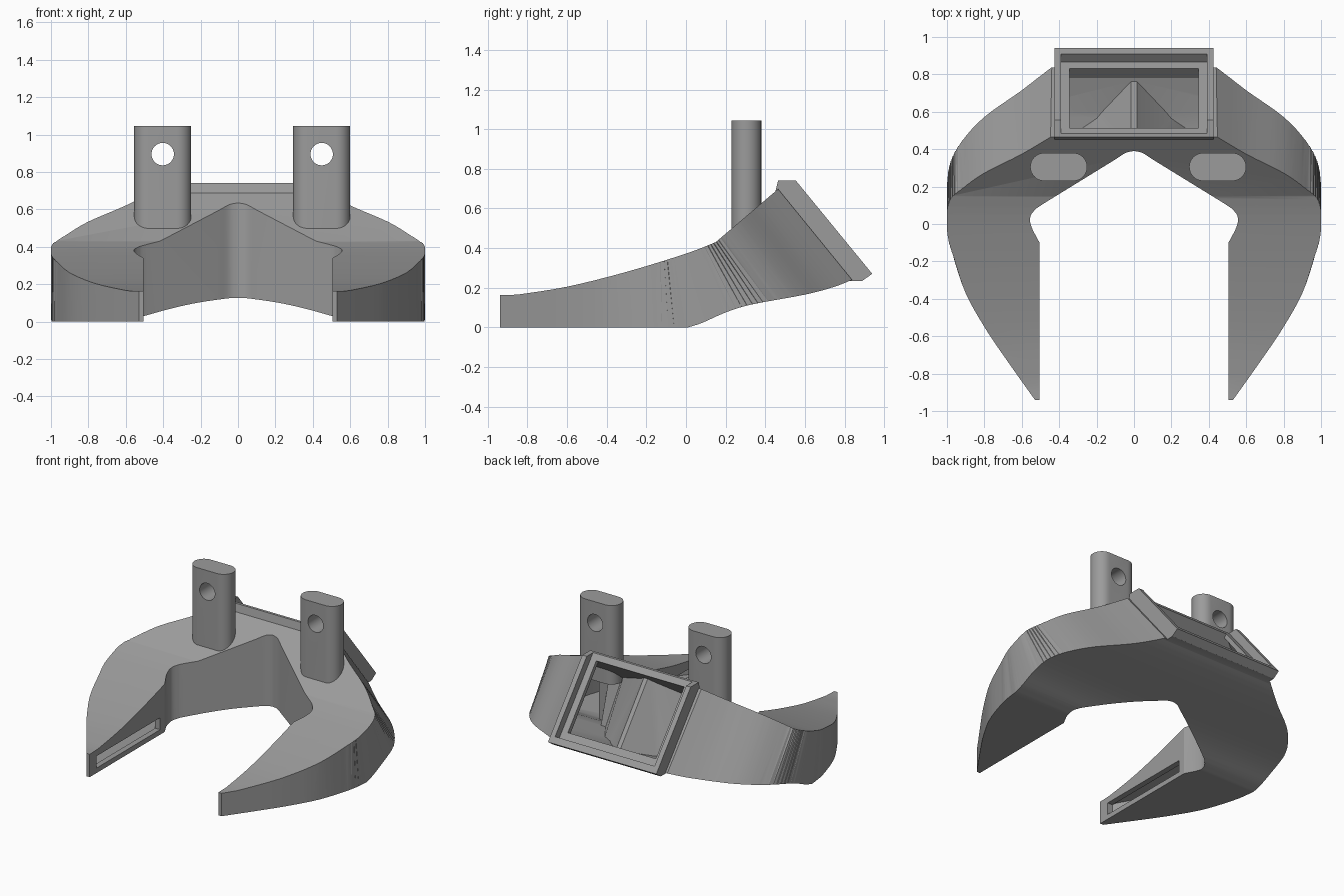
import bpy, bmesh, math
from mathutils.geometry import interpolate_bezier
from mathutils import Vector

if "Cube" in bpy.data.objects:
    bpy.data.objects.remove(bpy.data.objects["Cube"])

grey = bpy.data.materials.new("mid grey")
grey.diffuse_color = (0.33, 0.33, 0.33, 1)
grey.use_nodes = True
grey.node_tree.nodes["Principled BSDF"].inputs["Base Color"].default_value = grey.diffuse_color


def loft(name, bottom, top):
    """Closed solid between two matching loops of points."""
    bm = bmesh.new()
    a = [bm.verts.new(p) for p in bottom]
    b = [bm.verts.new(p) for p in top]
    n = len(a)
    bm.faces.new(a[::-1])
    bm.faces.new(b)
    for i in range(n):
        j = (i + 1) % n
        bm.faces.new((a[i], a[j], b[j], b[i]))
    bmesh.ops.triangulate(bm, faces=bm.faces)
    bmesh.ops.recalc_face_normals(bm, faces=bm.faces)
    if bm.calc_volume(signed=True) < 0:
        bmesh.ops.reverse_faces(bm, faces=bm.faces)
    bmesh.ops.dissolve_limit(bm, angle_limit=0.0005, verts=bm.verts, edges=bm.edges)
    me = bpy.data.meshes.new(name)
    bm.to_mesh(me)
    bm.free()
    me.materials.append(grey)
    ob = bpy.data.objects.new(name, me)
    bpy.context.collection.objects.link(ob)
    return ob


def side_prism(name, yz, x0, x1):
    return loft(name, [(x0, y, z) for y, z in yz], [(x1, y, z) for y, z in yz])


def plan_prism(name, half, z0, z1):
    """Mirrored plan outline; each point is x, y, and lean of the wall (dy per -dz)."""
    full = half + [(-x, y, k) for x, y, k in reversed(half) if x > 1e-4]
    return loft(name, [(x, y - k * z0, z0) for x, y, k in full],
                [(x, y - k * z1, z1) for x, y, k in full])


def boolean(ob, other, op):
    """Apply a boolean, trying another solver if the result is empty."""
    backup = ob.data.copy()
    for solver, self_cut in (('EXACT', False), ('MANIFOLD', False), ('EXACT', True)):
        ob.data = backup.copy()
        mod = ob.modifiers.new(op, 'BOOLEAN')
        mod.operation, mod.object, mod.solver = op, other, solver
        mod.use_self = self_cut
        bpy.context.view_layer.objects.active = ob
        bpy.ops.object.modifier_apply(modifier=mod.name)
        if len(ob.data.polygons) > 0:
            break
    bpy.data.objects.remove(other)


def smooth_path(pts, steps=4):
    """Curve through the points."""
    out = []
    v = [Vector(p) for p in pts]
    for i in range(len(v) - 1):
        t0 = (v[i + 1] - v[max(i - 1, 0)]) / 6
        t1 = (v[min(i + 2, len(v) - 1)] - v[i]) / 6
        seg = interpolate_bezier(v[i], v[i] + t0, v[i + 1] - t1, v[i + 1], steps + 1)
        out += [tuple(p) for p in seg[:-1]]
    return out + [tuple(v[-1])]


# Horseshoe body: leaning plan outline trimmed by the side profile
outer = smooth_path([(.53, -.94, 0), (.7, -.7, 0), (.8, -.55, 0), (.9, -.37, 0),
                     (.97, -.16, 0), (.993, -.03, .14), (1, .09, .27), (.999, .26, .46),
                     (.98, .41, .64), (.92, .55, .78), (.8, .70, .8), (.6, .87, .8),
                     (.42, 1.05, .8)])
inner = smooth_path([(0, .39, 0), (.045, .38, 0), (.1, .345, 0)]) + [(.49, .105, 0)]
inner += smooth_path([(.52, .085, 0), (.55, .05, 0), (.555, .01, 0), (.54, -.035, 0)])
inner += [(.505, -.1, 0), (.505, -.94, 0)]
body = plan_prism("duct_body", inner + outer, -.05, .71)

top_line = smooth_path([(-.85, .165, 0), (-.6, .205, 0), (-.3, .28, 0),
                        (0, .372, 0), (.15, .43, 0)])
under = smooth_path([(.838, .24, 0), (.75, .205, 0), (.6, .165, 0), (.33, .115, 0),
                     (.2, .075, 0), (.08, .022, 0), (.01, 0, 0)])
profile = [(-1, .16)] + [p[:2] for p in top_line + [(.465, .698, 0)] + under] + [(-1, 0)]
boolean(body, side_prism("body_profile", profile, -1.2, 1.2), 'INTERSECT')

# Inlet flange on the sloping rear face
flange = side_prism("flange", [(.45, .68), (.465, .74), (.555, .74), (.94, .27),
                               (.89, .235), (.825, .235)], -.425, .425)
boolean(body, flange, 'UNION')

# Hollow air channel with a central splitter wedge
channel_in = [(.015, .97, .8), (.28, .62, .6), (.44, .37, .3), (.6, .12, 0),
              (.6, -.05, 0), (.545, -.14, 0), (.545, -.87, 0)]
channel_out = [(x - .04, y - .02, k) for x, y, k in outer if y > -.8]
cavity = plan_prism("channel", channel_in + channel_out + [(.345, 1.04, .8), (.345, 1.3, .8)],
                    -.05, .75)
channel_profile = [(-.9, .125), (-.6, .165), (-.3, .245), (0, .335), (.15, .39),
                   (.45, .648), (.528, .718), (.845, .331), (.78, .265), (.6, .2),
                   (.32, .15), (.2, .11), (.02, .03), (-.9, .03)]
boolean(cavity, side_prism("channel_profile", channel_profile, -1.2, 1.2), 'INTERSECT')
boolean(body, cavity, 'DIFFERENCE')


# Stepped recess in the flange, open at the top
def on_inlet(s, depth):
    return (.555 + .634 * s - .774 * depth, .74 - .774 * s - .634 * depth)


recess = side_prism("recess", [on_inlet(-.15, -.05), on_inlet(.56, -.05),
                               on_inlet(.56, .055), on_inlet(-.15, .055)], -.39, .39)
boolean(body, recess, 'DIFFERENCE')

# Outlet slots along the inside of both arms
for s in (-1, 1):
    slot = side_prism("slot", [(-.865, .035), (-.15, .035), (-.15, .12), (-.865, .12)],
                      *sorted((s * .45, s * .549)))
    boolean(body, slot, 'DIFFERENCE')

# Mounting posts with a cross hole
posts = []
for label, cx in (("left", -.4025), ("right", .4475)):
    ring = []
    for side in (1, -1):
        for i in range(17):
            a = math.radians(-90 + 180 * i / 16)
            ring.append((cx + side * (.0775 + .075 * math.cos(a)),
                         .305 + side * .075 * math.sin(a)))
    post = loft(label + "_post", [(x, y, .485) for x, y in ring],
                [(x, y, 1.045) for x, y in ring])
    circle = [(cx + .06 * math.cos(i * math.pi / 16), .895 + .06 * math.sin(i * math.pi / 16))
              for i in range(32)]
    hole = loft("hole", [(x, 0, z) for x, z in circle], [(x, .6, z) for x, z in circle])
    boolean(post, hole, 'DIFFERENCE')
    posts.append(post)

# Smooth curved walls, keep edges crisp
for ob in [body] + posts:
    bpy.ops.object.select_all(action='DESELECT')
    ob.select_set(True)
    bpy.context.view_layer.objects.active = ob
    bpy.ops.object.shade_smooth_by_angle(angle=math.radians(25))
